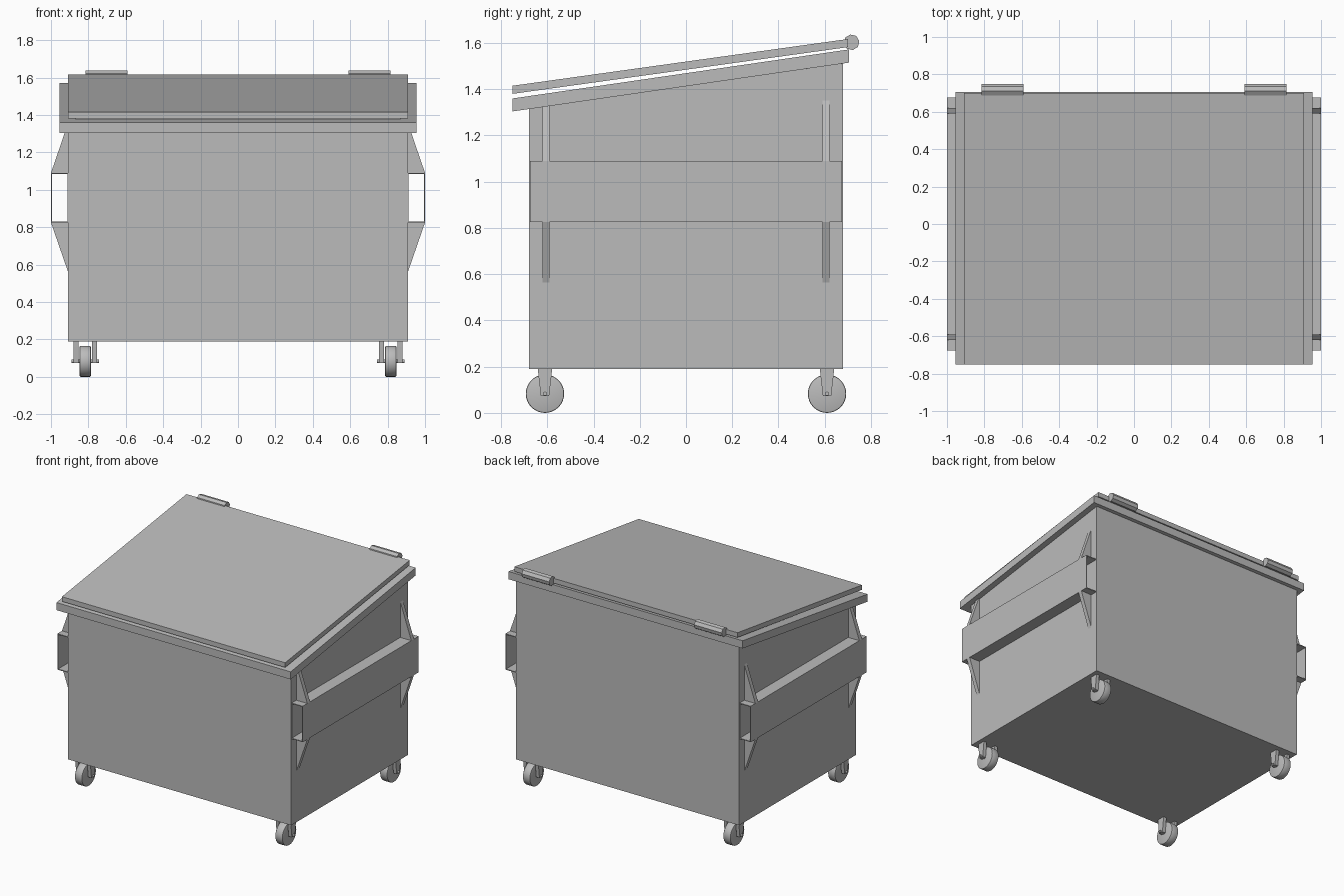
import bpy, bmesh, math
from mathutils import Matrix, Vector

cube = bpy.data.objects.get("Cube")
if cube:
    bpy.data.objects.remove(cube, do_unlink=True)

GREY = (0.5, 0.5, 0.5, 1)
grey = bpy.data.materials.new("painted grey steel")
grey.use_nodes = True
grey.diffuse_color = GREY
grey.node_tree.nodes["Principled BSDF"].inputs["Base Color"].default_value = GREY


def finish(name, bm, smooth=False):
    bmesh.ops.recalc_face_normals(bm, faces=bm.faces)
    mesh = bpy.data.meshes.new(name)
    bm.to_mesh(mesh)
    bm.free()
    mesh.materials.append(grey)
    obj = bpy.data.objects.new(name, mesh)
    bpy.context.collection.objects.link(obj)
    if smooth:
        bpy.ops.object.select_all(action="DESELECT")
        obj.select_set(True)
        bpy.context.view_layer.objects.active = obj
        bpy.ops.object.shade_smooth_by_angle(angle=math.radians(35))
    return obj


def loft(name, loops, closed=False):
    """Bridge successive outlines; cap the ends or join them into a ring."""
    bm = bmesh.new()
    rings = [[bm.verts.new(p) for p in loop] for loop in loops]
    pairs = list(zip(rings, rings[1:]))
    if closed:
        pairs.append((rings[-1], rings[0]))
    else:
        bm.faces.new(rings[0])
        bm.faces.new(rings[-1])
    for a, b in pairs:
        for i in range(len(a)):
            j = (i + 1) % len(a)
            bm.faces.new((a[i], a[j], b[j], b[i]))
    return finish(name, bm)


def outline(hx, front, back, z_front, z_back):
    """Rectangle in plan whose height may differ front to back."""
    return [(-hx, front, z_front), (hx, front, z_front),
            (hx, back, z_back), (-hx, back, z_back)]


def rod(name, centre, radius, length, sides, turn=0.0, bevel=0.0, smooth=True):
    """Cylinder lying along x."""
    bm = bmesh.new()
    bmesh.ops.create_cone(bm, cap_ends=True, segments=sides, radius1=radius,
                          radius2=radius, depth=length)
    if bevel:
        edges = [e for e in bm.edges if any(len(f.verts) > 4 for f in e.link_faces)]
        bmesh.ops.bevel(bm, geom=edges, offset=bevel, segments=2, affect="EDGES", profile=0.5)
    m = (Matrix.Translation(Vector(centre)) @ Matrix.Rotation(math.pi / 2, 4, "Y")
         @ Matrix.Rotation(turn, 4, "Z"))
    bmesh.ops.transform(bm, matrix=m, verts=bm.verts)
    return finish(name, bm, smooth)


# Open-topped container with a sloping mouth
loft("container_body", [
    outline(0.91, -0.68, 0.68, 0.19, 0.19),
    outline(0.91, -0.68, 0.68, 1.33, 1.53),
    outline(0.865, -0.64, 0.64, 1.336, 1.524),
    outline(0.865, -0.64, 0.64, 0.22, 0.22)])

# Rim around the mouth
loft("rim", [
    outline(0.955, -0.75, 0.705, 1.304, 1.515),
    outline(0.955, -0.75, 0.705, 1.36, 1.572),
    outline(0.865, -0.64, 0.64, 1.376, 1.5625),
    outline(0.865, -0.64, 0.64, 1.32, 1.5055)], closed=True)

# Lid slab
loft("lid", [
    outline(0.91, -0.75, 0.70, 1.38, 1.582),
    outline(0.91, -0.75, 0.70, 1.415, 1.617)])

for side, s in (("left", 1), ("right", -1)):
    # Hinge barrel
    rod(f"{side}_hinge", (s * 0.703, 0.716, 1.603), 0.034, 0.225, 8,
        turn=math.radians(10), smooth=False)

    # Lifting sleeve, a thin tube open at both ends
    def section(y, inset):
        x0, x1 = s * (0.905 + inset), s * (1.0 - inset)
        z0, z1 = 0.825 + inset, 1.09 - inset
        return [(x0, y, z0), (x1, y, z0), (x1, y, z1), (x0, y, z1)]
    loft(f"{side}_lifting_sleeve", [
        section(-0.675, 0), section(0.675, 0),
        section(0.675, 0.006), section(-0.675, 0.006)], closed=True)

    for end, e in (("front", -1), ("back", 1)):
        # Triangular gussets above and below the sleeve
        for level, z, tip in (("upper", 1.09, 1.355), ("lower", 0.825, 0.562)):
            loft(f"{side}_{end}_{level}_gusset", [
                [(s * 0.905, y, z), (s * 1.0, y, z), (s * 0.909, y, tip)]
                for y in (e * 0.59, e * 0.621)])

        # Caster: wheel, axle and two fork plates
        x, y = s * 0.817, e * 0.61
        tag = f"{side}_{end}_caster"
        rod(f"{tag}_wheel", (x, y, 0.083), 0.083, 0.06, 32, bevel=0.006)
        rod(f"{tag}_axle", (x, y, 0.083), 0.009, 0.146, 12)
        for which, f in (("outer", s), ("inner", -s)):
            loft(f"{tag}_{which}_fork", [
                [(px, y - 0.031, 0.195), (px, y + 0.031, 0.195), (px, y + 0.028, 0.16),
                 (px, y + 0.018, 0.074), (px, y - 0.018, 0.074), (px, y - 0.028, 0.16)]
                for px in (x + f * 0.036, x + f * 0.062)])
